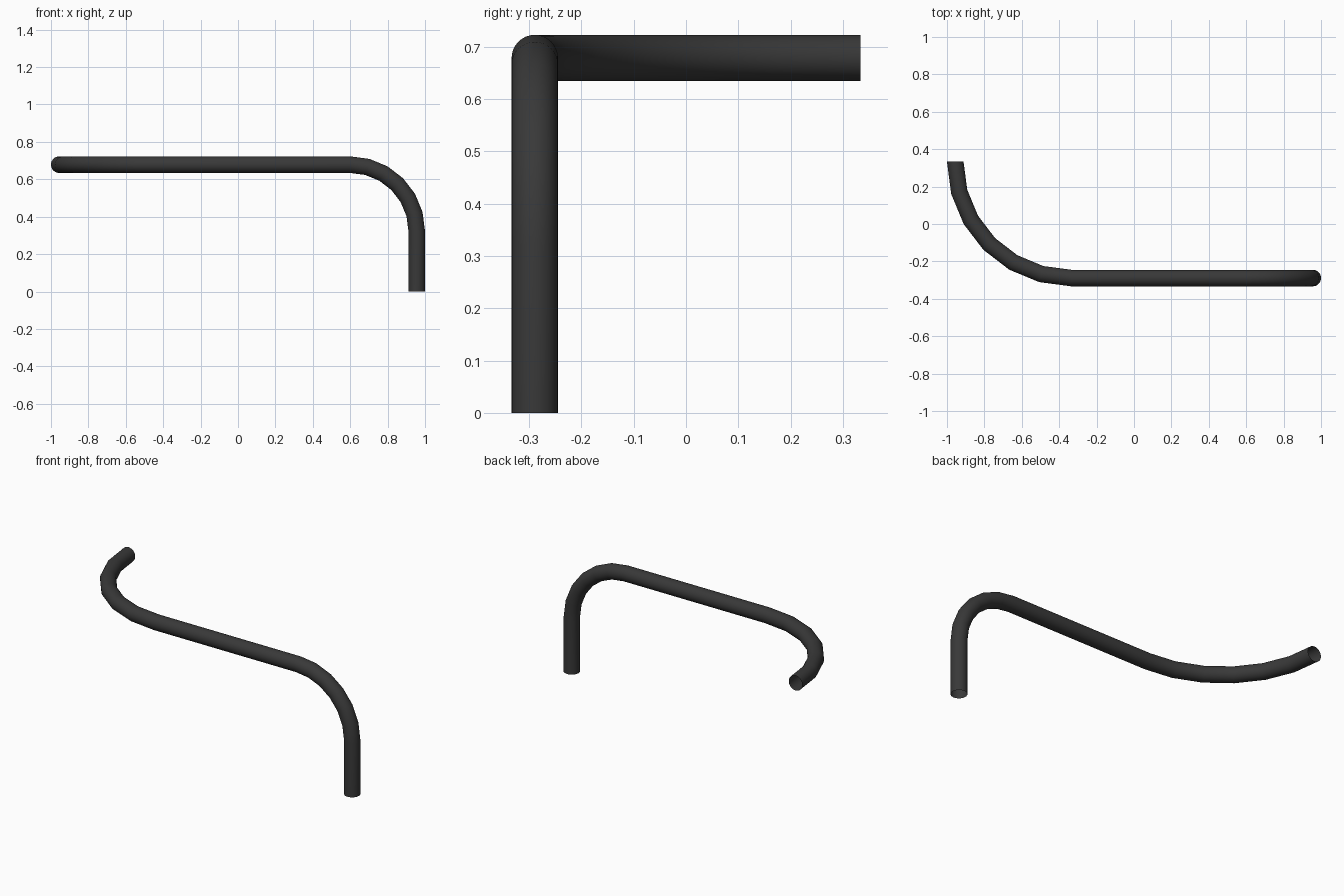
import bpy, bmesh
from math import sin, cos, pi
from mathutils import Vector

if "Cube" in bpy.data.objects:
    bpy.data.objects.remove(bpy.data.objects["Cube"])

R = 0.0443        # tube radius
SIDES = 32
STEPS = 6         # segments per quarter bend
X, Y, Z = 1 - R, -0.3333 + R, 0.7225 - R   # tube centre lines
BX, BZ = 0.60, 0.322      # centre of the downward bend
CX, CY = -0.335, 0.3333   # centre of the sideways bend

# Stations along the rail: (centre, in-plane normal, other normal)
UP, SIDE = Vector((0, 0, 1)), Vector((0, 1, 0))
stations = [(Vector((X, Y, 0)), Vector((1, 0, 0)), SIDE)]
for i in range(STEPS + 1):      # post turning into the horizontal rail
    a = pi / 2 * i / STEPS
    n = Vector((cos(a), 0, sin(a)))
    c = Vector((BX + (X - BX) * cos(a), Y, BZ + (Z - BZ) * sin(a)))
    stations.append((c, n, SIDE))
for i in range(STEPS + 1):      # rail turning towards the back
    a = pi / 2 * i / STEPS
    n = Vector((sin(a), cos(a), 0))
    c = Vector((CX - (X + CX) * sin(a), CY - (CY - Y) * cos(a), Z))
    stations.append((c, UP, n))

# Open-ended tube skinned over the stations
bm = bmesh.new()
rings = []
for c, u, v in stations:
    rings.append([bm.verts.new(c + R * (u * cos(2 * pi * k / SIDES) + v * sin(2 * pi * k / SIDES)))
                  for k in range(SIDES)])
for a, b in zip(rings, rings[1:]):
    for k in range(SIDES):
        j = (k + 1) % SIDES
        bm.faces.new((a[k], a[j], b[j], b[k]))
for f in bm.faces:
    f.smooth = True
bmesh.ops.recalc_face_normals(bm, faces=bm.faces)

# Make sure the faces point outward
bm.faces.ensure_lookup_table()
f = bm.faces[0]
f.normal_update()
mid = f.calc_center_median()
if f.normal.dot(mid - Vector((X, Y, mid.z))) < 0:
    bmesh.ops.reverse_faces(bm, faces=bm.faces)

mesh = bpy.data.meshes.new("handrail")
bm.to_mesh(mesh)
bm.free()
rail = bpy.data.objects.new("handrail", mesh)
bpy.context.collection.objects.link(rail)

# Dark paint
mat = bpy.data.materials.new("dark_metal")
mat.diffuse_color = (0.04, 0.04, 0.04, 1)
mat.use_nodes = True
mat.node_tree.nodes["Principled BSDF"].inputs["Base Color"].default_value = mat.diffuse_color
mesh.materials.append(mat)
